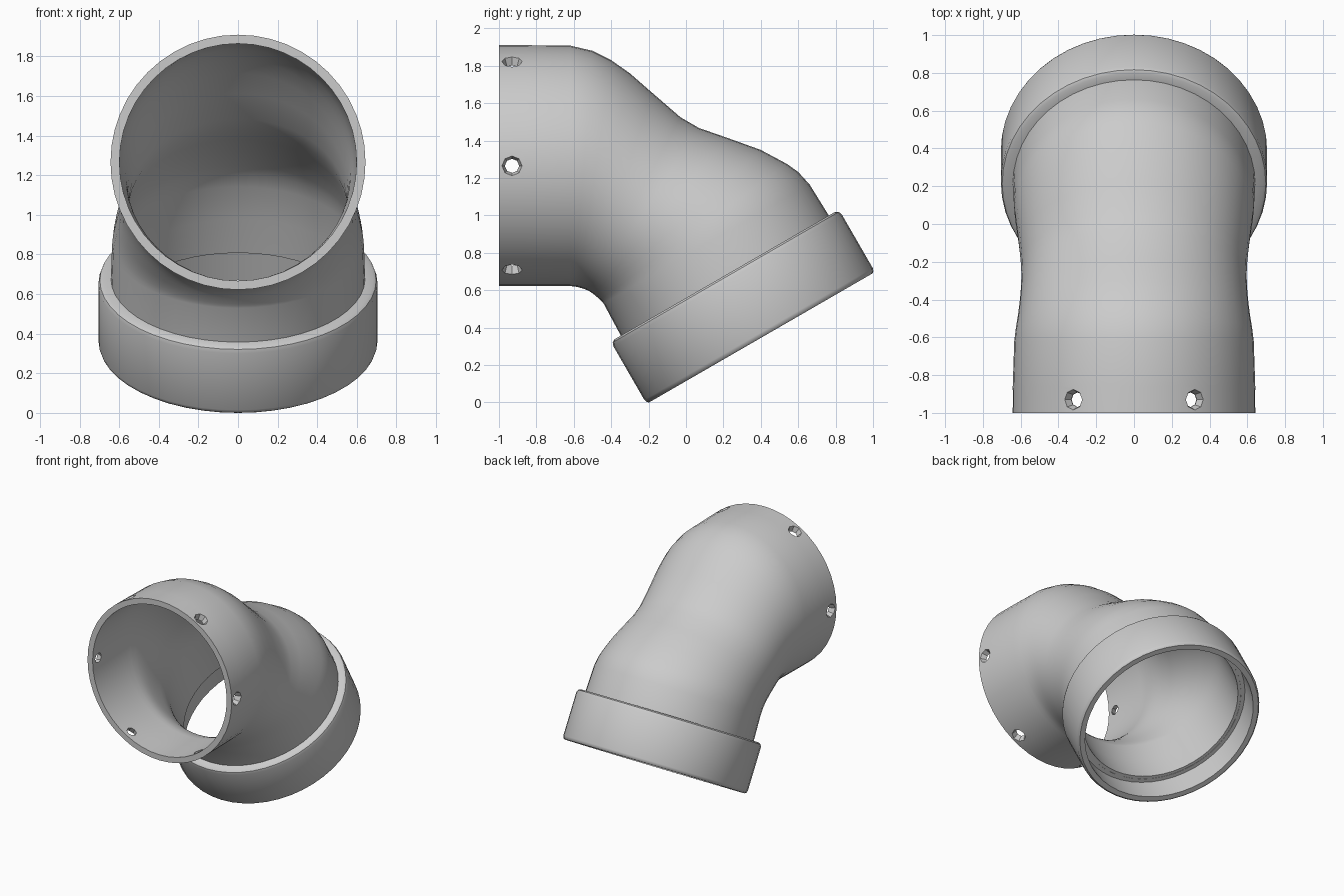
import bpy, bmesh, math
from mathutils import Vector, Matrix

if "Cube" in bpy.data.objects:
    bpy.data.objects.remove(bpy.data.objects["Cube"])

SEG = 48
WALL = 0.045
OUT_C = Vector((0, 0.40, 0.345))                      # centre of the lower opening
TILT = math.radians(30)
AXIS = Vector((0, -math.sin(TILT), math.cos(TILT)))   # up along the lower socket
SIDE = Vector((0, math.cos(TILT), math.sin(TILT)))


def make_object(name, bm):
    bmesh.ops.recalc_face_normals(bm, faces=bm.faces)
    mesh = bpy.data.meshes.new(name)
    bm.to_mesh(mesh)
    bm.free()
    obj = bpy.data.objects.new(name, mesh)
    bpy.context.collection.objects.link(obj)
    return obj


def loft(name, sections):
    """Closed loft through ellipses given as (centre, in-plane semi-axis, half width)."""
    bm = bmesh.new()
    rings = []
    for c, v, w in sections:
        ring = []
        for i in range(SEG):
            t = 2 * math.pi * i / SEG
            ring.append(bm.verts.new(c + v * math.cos(t) + Vector((w * math.sin(t), 0, 0))))
        rings.append(ring)
    for k, a in enumerate(rings):
        b = rings[(k + 1) % len(rings)]
        for i in range(SEG):
            j = (i + 1) % SEG
            bm.faces.new((a[i], a[j], b[j], b[i]))
    return make_object(name, bm)


def smooth(obj, angle):
    bpy.ops.object.select_all(action='DESELECT')
    obj.select_set(True)
    bpy.context.view_layer.objects.active = obj
    bpy.ops.object.shade_smooth_by_angle(angle=math.radians(angle))


# Elbow body: upper point (y, z), lower point (y, z), half width
pairs = [
    ((-1.00, 1.91), (-1.00, 0.622), 0.644),
    ((-0.86, 1.91), (-0.86, 0.622), 0.642),
    ((-0.62, 1.908), (-0.62, 0.622), 0.634),
    ((-0.50, 1.88), (-0.595, 0.62), 0.625),
    ((-0.40, 1.83), (-0.575, 0.616), 0.615),
    ((-0.30, 1.76), (-0.555, 0.61), 0.607),
    ((-0.18, 1.655), (-0.54, 0.605), 0.60),
    ((-0.03, 1.525), (-0.52, 0.597), 0.596),
    ((0.07, 1.467), (-0.505, 0.587), 0.598),
    ((0.22, 1.415), (-0.49, 0.576), 0.606),
    ((0.40, 1.35), (-0.475, 0.563), 0.617),
    ((0.54, 1.275), (-0.46, 0.55), 0.627),
    ((0.60, 1.232), (-0.45, 0.54), 0.632),
]
outer = []
for top, bot, w in pairs:
    p, q = Vector((0, *top)), Vector((0, *bot))
    outer.append(((p + q) / 2, (p - q) / 2, w))
for a, r in ((0.58, 0.636), (0.385, 0.642), (0.19, 0.642)):
    outer.append((OUT_C + AXIS * a, SIDE * r, r))
inner = [(c, v * (1 - WALL / v.length), w - WALL) for c, v, w in reversed(outer)]
body = loft("elbow_body", outer + inner)

# Six countersunk screw holes around the front rim
bm = bmesh.new()
for k in range(6):
    m = (Matrix.Translation((0, -0.93, 1.265))
         @ Matrix.Rotation(math.radians(90 + 60 * k), 4, 'Y')
         @ Matrix.Translation((0, 0, 0.62)))
    bmesh.ops.create_cone(bm, cap_ends=True, segments=8, radius1=0.022,
                          radius2=0.07, depth=0.14, matrix=m)
cutter = make_object("screw_hole_cutter", bm)
cutter.hide_render = True
mod = body.modifiers.new("screw_holes", 'BOOLEAN')
mod.object = cutter
mod.operation = 'DIFFERENCE'
mod.solver = 'EXACT'
bpy.context.view_layer.objects.active = body
bpy.ops.object.modifier_apply(modifier=mod.name)
bpy.data.objects.remove(cutter)

# Socket collar: turned profile (distance along axis, radius), inside ledge at 0.19
profile = [(0, 0.65), (0, 0.69), (0.008, 0.70), (0.025, 0.705), (0.355, 0.705),
           (0.375, 0.698), (0.385, 0.682), (0.385, 0.62), (0.188, 0.62), (0.188, 0.65)]
collar = loft("socket_collar", [(OUT_C + AXIS * a, SIDE * r, r) for a, r in profile])

smooth(body, 30)
smooth(collar, 35)
